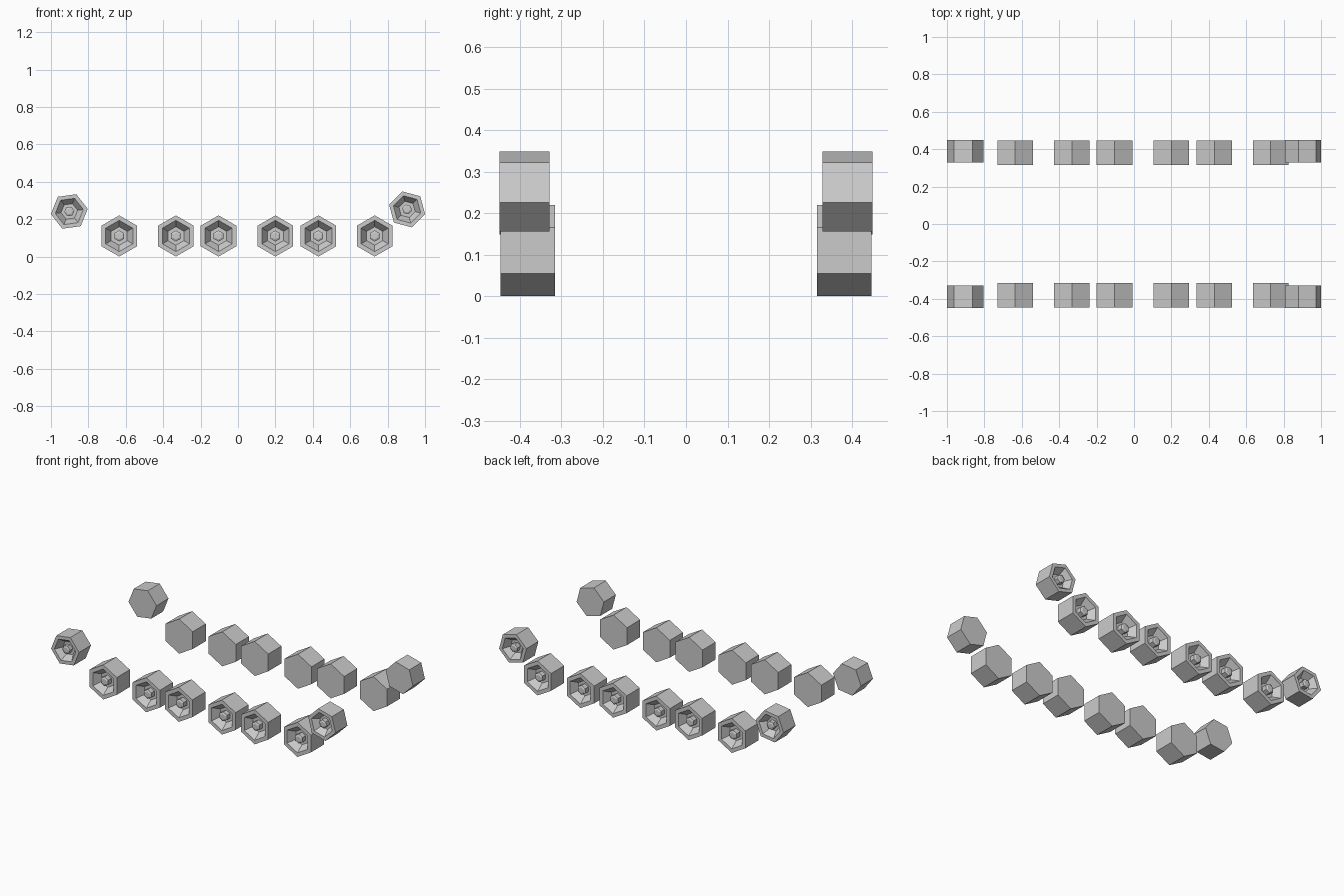
import bpy, math

if "Cube" in bpy.data.objects:
    bpy.data.objects.remove(bpy.data.objects["Cube"])

# Wheel outline: (fraction of radius, depth behind the outer face as fraction of width)
PROFILE = [(1.0, 1.0), (1.0, 0.0), (0.76, 0.0), (0.45, 0.34), (0.27, 0.34), (0.27, 0.1), (0.17, 0.06)]
SIDES = 6


def wheel(name, x, z, radius, y_out, y_in, turn):
    """Six-sided wheel lathed around the y axis, dished on its outer face."""
    verts, faces = [], []
    for r, d in PROFILE:
        y = y_out + (y_in - y_out) * d
        for i in range(SIDES):
            a = math.radians(turn) + 2 * math.pi * i / SIDES
            verts.append((x + radius * r * math.cos(a), y, z + radius * r * math.sin(a)))
    for k in range(len(PROFILE) - 1):
        for i in range(SIDES):
            j = (i + 1) % SIDES
            a, b = k * SIDES, (k + 1) * SIDES
            faces.append((a + i, a + j, b + j, b + i))
    last = (len(PROFILE) - 1) * SIDES
    faces.append(tuple(range(SIDES))[::-1])               # flat inner face
    faces.append(tuple(range(last, last + SIDES)))        # hub cap
    if y_out > 0:                                         # mirrored side: flip winding
        faces = [f[::-1] for f in faces]
    mesh = bpy.data.meshes.new(name)
    mesh.from_pydata(verts, [], faces)
    bpy.context.collection.objects.link(bpy.data.objects.new(name, mesh))


for side, s in (("front", -1), ("back", 1)):
    # Ground wheels
    for n, x in enumerate((-0.635, -0.332, -0.104, 0.2, 0.43, 0.731)):
        wheel(f"{side}_road_wheel_{n + 1}", x, 0.11, 0.11, s * 0.447, s * 0.316, 30)
    # Raised, tilted end wheels
    wheel(f"{side}_end_wheel_left", -0.902, 0.241, 0.0995, s * 0.449, s * 0.329, 8)
    wheel(f"{side}_end_wheel_right", 0.904, 0.252, 0.0995, s * 0.449, s * 0.329, -15)
